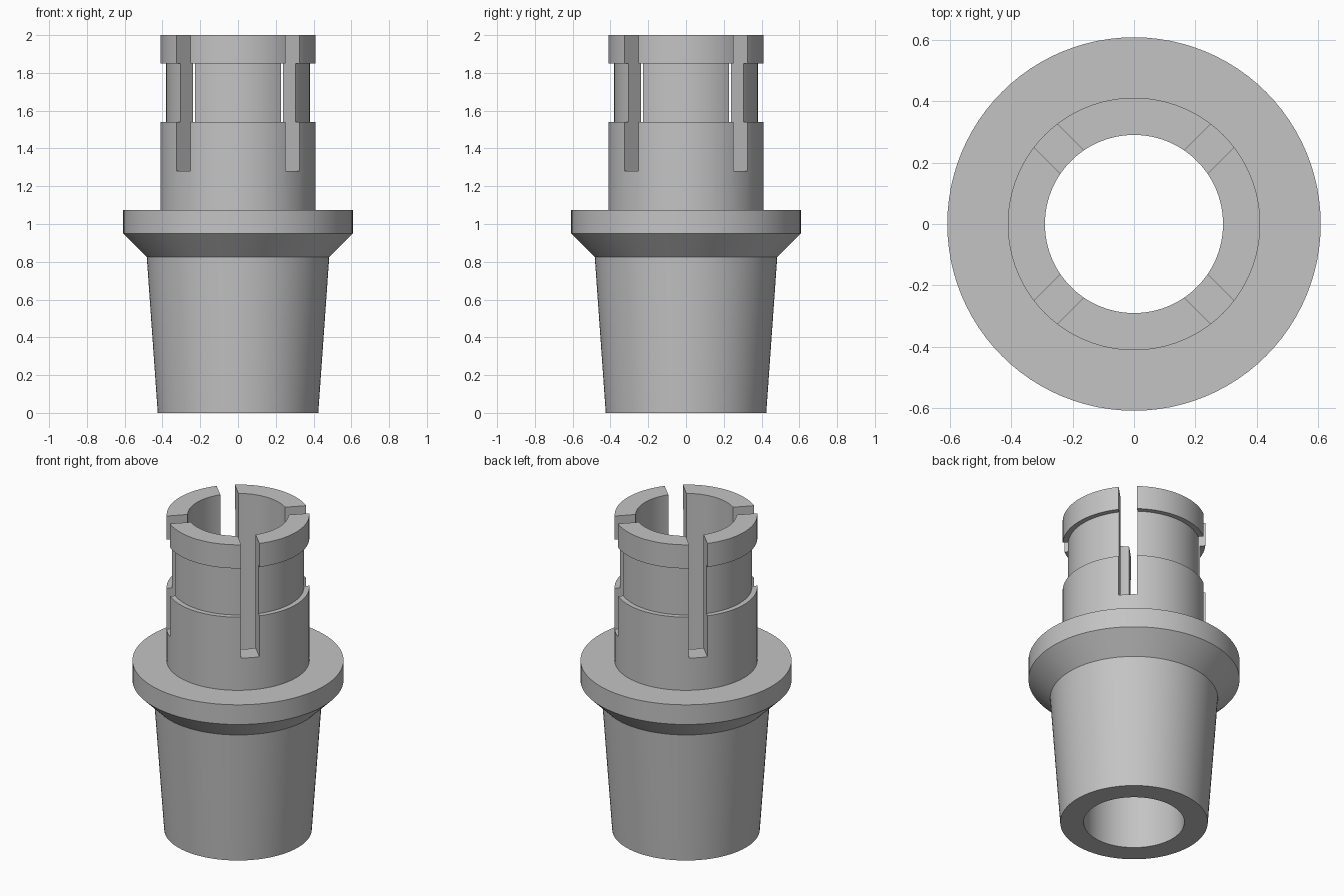
import bpy, bmesh, math
from mathutils import Matrix

if "Cube" in bpy.data.objects:
    bpy.data.objects.remove(bpy.data.objects["Cube"], do_unlink=True)

SEGMENTS = 96
BORE = 0.29
SLOT_WIDTH, SLOT_FLOOR = 0.106, 1.28

grey = bpy.data.materials.new("plain grey")
grey.use_nodes = True
grey.diffuse_color = (0.55, 0.55, 0.55, 1)
grey.node_tree.nodes["Principled BSDF"].inputs["Base Color"].default_value = grey.diffuse_color


def add_object(name, bm):
    bmesh.ops.recalc_face_normals(bm, faces=bm.faces)
    mesh = bpy.data.meshes.new(name)
    bm.to_mesh(mesh)
    bm.free()
    mesh.materials.append(grey)
    obj = bpy.data.objects.new(name, mesh)
    bpy.context.collection.objects.link(obj)
    return obj


def lathe(name, profile):
    """Revolve a closed (radius, height) outline about z."""
    bm = bmesh.new()
    rings = []
    for i in range(SEGMENTS):
        a = math.tau * i / SEGMENTS
        rings.append([bm.verts.new((r * math.cos(a), r * math.sin(a), z)) for r, z in profile])
    for i, ring in enumerate(rings):
        following = rings[(i + 1) % SEGMENTS]
        for j in range(len(profile)):
            k = (j + 1) % len(profile)
            bm.faces.new((ring[j], following[j], following[k], ring[k]))
    return add_object(name, bm)


# Tapered plug, flange and grooved collar around a straight bore
sleeve = lathe("slotted_sleeve", [
    (BORE, 0), (0.425, 0), (0.483, 0.825),            # tapered plug
    (0.608, 0.95), (0.608, 1.075), (0.411, 1.075),    # flange
    (0.411, 1.54), (0.38, 1.54),                      # collar
    (0.38, 1.85), (0.411, 1.85), (0.411, 2),          # groove and lip
    (BORE, 2),
])

# Two crossed bars cut the four diagonal slots
for side, angle in (("first", 45), ("second", 135)):
    bm = bmesh.new()
    bmesh.ops.create_cube(bm, size=1)
    bmesh.ops.scale(bm, vec=(2, SLOT_WIDTH, 1), verts=bm.verts)
    bmesh.ops.translate(bm, vec=(0, 0, SLOT_FLOOR + 0.5), verts=bm.verts)
    bmesh.ops.transform(bm, matrix=Matrix.Rotation(math.radians(angle), 4, 'Z'), verts=bm.verts)
    cutter = add_object(side + "_slot_cutter", bm)
    cutter.hide_render = True
    cut = sleeve.modifiers.new(side + "_slots", 'BOOLEAN')
    cut.operation = 'DIFFERENCE'
    cut.solver = 'EXACT'
    cut.object = cutter

# Apply the cuts, then drop the cutters
bpy.context.view_layer.update()
evaluated = sleeve.evaluated_get(bpy.context.evaluated_depsgraph_get())
cut_mesh = bpy.data.meshes.new_from_object(evaluated)
sleeve.modifiers.clear()
sleeve.data = cut_mesh
for side in ("first", "second"):
    bpy.data.objects.remove(bpy.data.objects[side + "_slot_cutter"], do_unlink=True)

# Smooth round walls with crisp edges
bpy.ops.object.select_all(action='DESELECT')
sleeve.select_set(True)
bpy.context.view_layer.objects.active = sleeve
bpy.ops.object.shade_smooth_by_angle(angle=math.radians(25))
